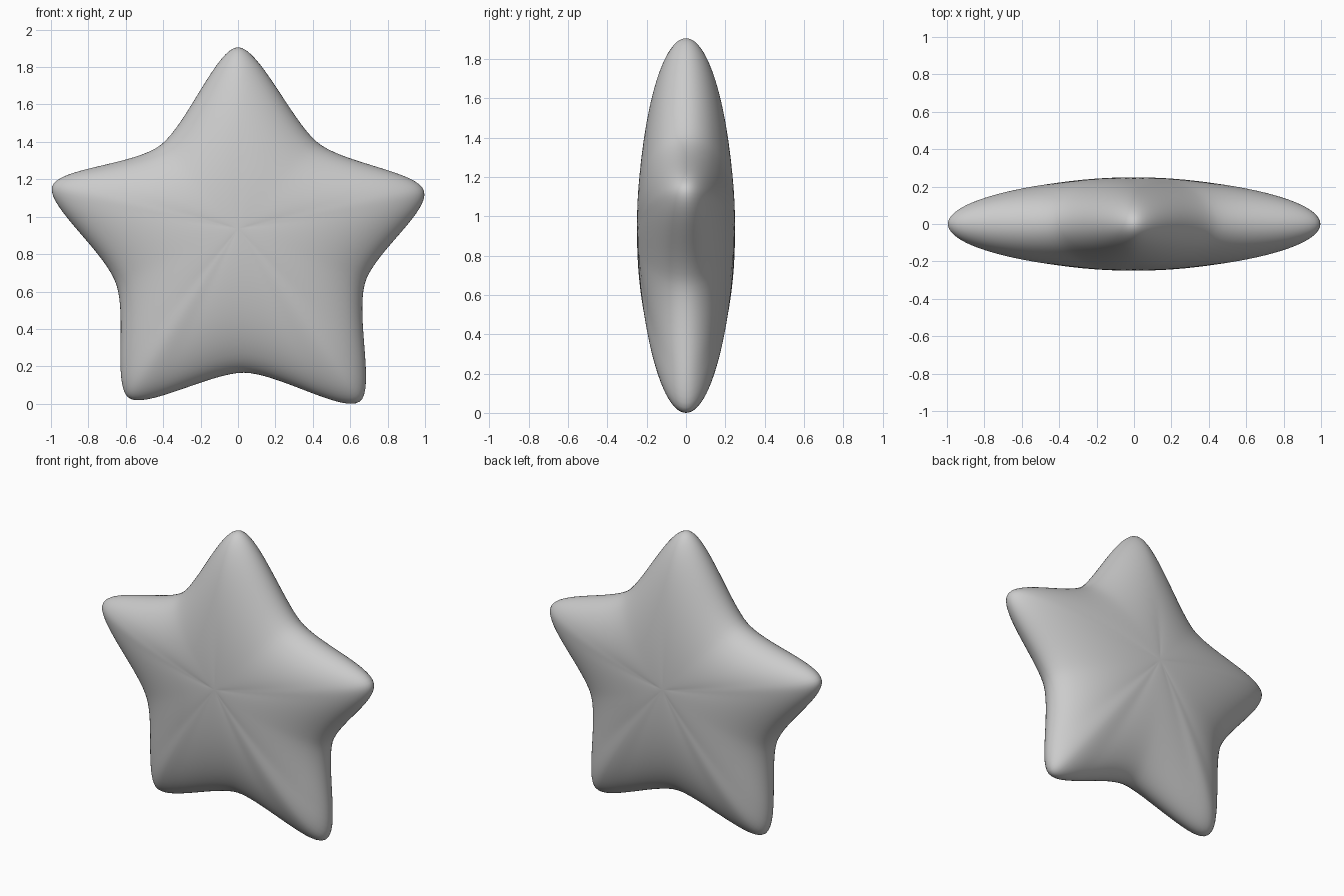
import bpy, bmesh
from math import sin, cos, pi, radians
from mathutils import Vector
from mathutils.geometry import interpolate_bezier

cube = bpy.data.objects.get("Cube")
if cube:
    bpy.data.objects.remove(cube)

CENTRE = Vector((0, 0, 0.95))
HALF_DEPTH = 0.25
STEPS, RINGS = 16, 48
TIP_HANDLE, VALLEY_HANDLE = 0.11, 0.18

# Outline anchors, clockwise: x, z, heading in degrees (tips and valleys alternate)
ANCHORS = [
    (0, 1.92, 0), (0.42, 1.415, -41),
    (0.995, 1.15, -77), (0.69, 0.69, -115),
    (0.65, 0.025, -146), (0.03, 0.18, 180),
    (-0.59, 0.05, 135), (-0.65, 0.65, 108),
    (-0.995, 1.17, 80), (-0.41, 1.4, 39),
]


def star_outline():
    """Sample the closed curve through the anchors."""
    knots = []
    for i, (x, z, heading) in enumerate(ANCHORS):
        reach = VALLEY_HANDLE if i % 2 else TIP_HANDLE
        a = radians(heading)
        knots.append((Vector((x, 0, z)), Vector((cos(a), 0, sin(a))) * reach))
    points = []
    for i, (p, t) in enumerate(knots):
        q, u = knots[(i + 1) % len(knots)]
        points += interpolate_bezier(p, p + t, q - u, q, STEPS + 1)[:-1]
    return points


def surface_point(rim, angle):
    """Place a point between the front pole and back pole along one spoke."""
    spoke = rim - CENTRE
    s = sin(angle)
    # Valleys get a fuller, rounder edge than the long tapering arms
    valley = min(max((1 - spoke.length) / 0.38, 0), 1)
    height = max(1 - s ** (1.7 + 0.9 * valley), 0) ** 0.5
    side = -1 if angle < pi / 2 else 1
    return CENTRE + spoke * s + Vector((0, side * HALF_DEPTH * height, 0))


# Puffy star body
bm = bmesh.new()
outline = star_outline()
rings = [[bm.verts.new(surface_point(p, pi * k / RINGS)) for p in outline]
         for k in range(1, RINGS)]
front = bm.verts.new(CENTRE - Vector((0, HALF_DEPTH, 0)))
back = bm.verts.new(CENTRE + Vector((0, HALF_DEPTH, 0)))
for i in range(len(outline)):
    j = (i + 1) % len(outline)
    bm.faces.new((front, rings[0][i], rings[0][j]))
    bm.faces.new((back, rings[-1][j], rings[-1][i]))
    for a, b in zip(rings, rings[1:]):
        bm.faces.new((a[i], b[i], b[j], a[j]))

# Soften the ridges that run from the centre to the tips
inner = [v for ring in rings[:16] + rings[-16:] for v in ring] + [front, back]
for _ in range(6):
    bmesh.ops.smooth_vert(bm, verts=inner, factor=0.5,
                          use_axis_x=False, use_axis_y=True, use_axis_z=False)
lowest = min(v.co.z for v in bm.verts)
bmesh.ops.translate(bm, verts=bm.verts, vec=(0, 0, -lowest))
bmesh.ops.recalc_face_normals(bm, faces=bm.faces)
for face in bm.faces:
    face.smooth = True

mesh = bpy.data.meshes.new("star_body")
bm.to_mesh(mesh)
bm.free()
star = bpy.data.objects.new("star_body", mesh)
bpy.context.collection.objects.link(star)

# Plain grey material
grey = bpy.data.materials.new("light_grey")
grey.use_nodes = True
colour = (0.6, 0.6, 0.6, 1)
grey.diffuse_color = colour
grey.node_tree.nodes["Principled BSDF"].inputs["Base Color"].default_value = colour
mesh.materials.append(grey)
